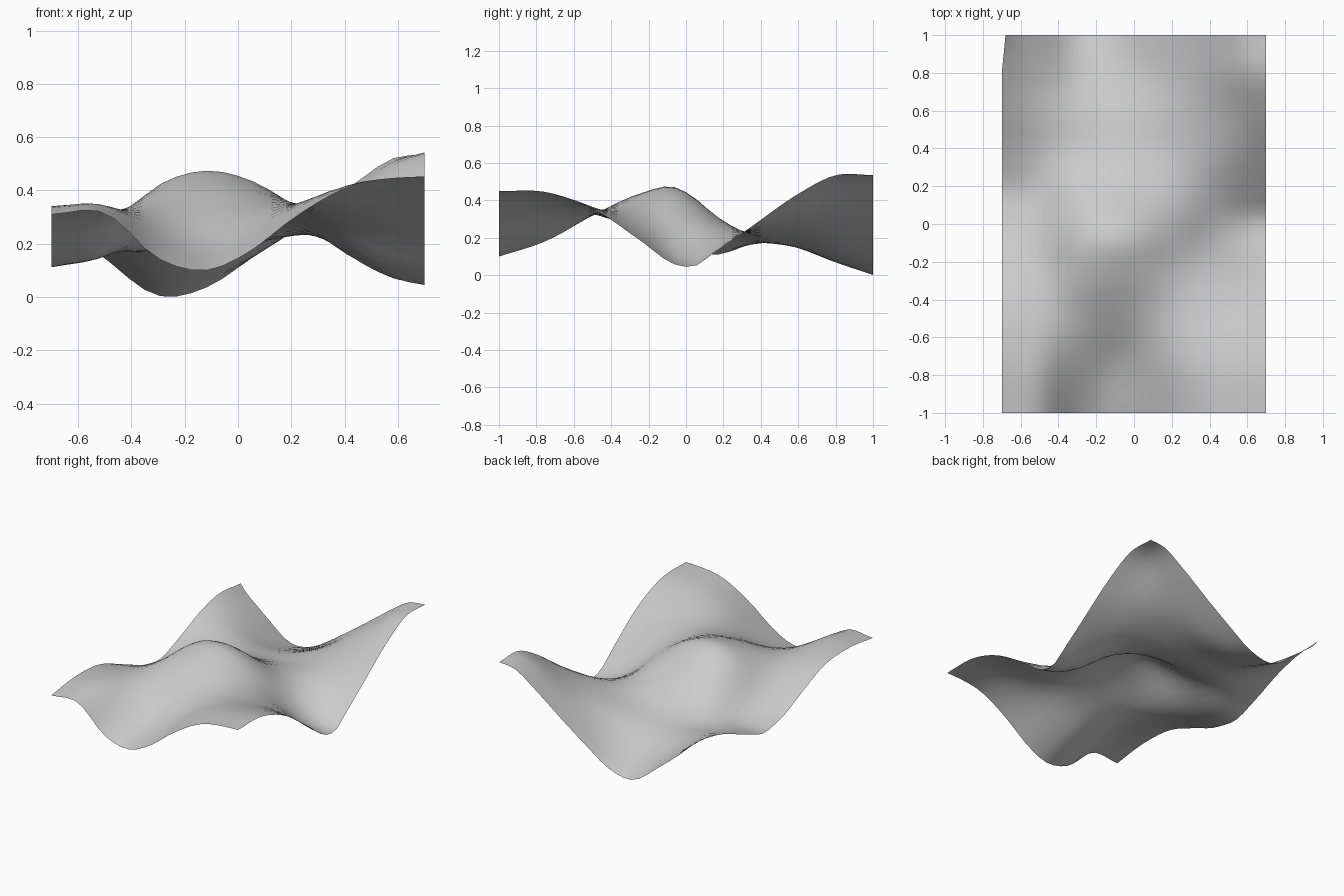
import bpy, bmesh

if "Cube" in bpy.data.objects:
    bpy.data.objects.remove(bpy.data.objects["Cube"])

# Control heights of the cloth: columns run along x, rows along y
XS = [-.7, -.5, -.3, -.12, .05, .2, .45, .58, .7]
ROWS = {
    -1.0: [.31, .315, .145, .10, .175, .29, .425, .445, .45],
    -.75: [.34, .345, .235, .182, .24, .335, .425, .44, .445],
    -.47: [.32, .325, .33, .335, .34, .35, .355, .35, .34],
    -.25: [.235, .285, .40, .435, .41, .355, .26, .215, .19],
    -.05: [.15, .22, .41, .468, .43, .34, .145, .08, .055],
    .05: [.125, .18, .36, .41, .38, .305, .135, .075, .05],
    .15: [.11, .155, .29, .325, .31, .265, .165, .13, .12],
    .35: [.17, .165, .19, .21, .22, .23, .245, .255, .26],
    .60: [.27, .20, .15, .15, .19, .24, .33, .39, .435],
    .80: [.315, .18, .075, .085, .15, .24, .40, .49, .535],
    1.0: [.31, .145, .005, .035, .145, .25, .435, .52, .535],
}


def spline(ts, vs, t):
    """Smooth curve through uneven points."""
    n = len(ts)

    def chord(i):
        return (vs[i + 1] - vs[i]) / (ts[i + 1] - ts[i])

    def slope(i):
        if i == 0:
            return chord(0)
        if i == n - 1:
            return chord(n - 2)
        a, b = ts[i] - ts[i - 1], ts[i + 1] - ts[i]
        return (b * chord(i - 1) + a * chord(i)) / (a + b)

    i = max(k for k in range(n - 1) if k == 0 or ts[k] <= t)
    h = ts[i + 1] - ts[i]
    u = (t - ts[i]) / h
    return ((2*u**3 - 3*u**2 + 1) * vs[i] + (u**3 - 2*u**2 + u) * h * slope(i)
            + (3*u**2 - 2*u**3) * vs[i + 1] + (u**3 - u**2) * h * slope(i + 1))


def height(x, y):
    return spline(list(ROWS), [spline(XS, r, x) for r in ROWS.values()], y)


# Wavy sheet
NX, NY = 24, 34
bm = bmesh.new()
grid = []
for j in range(NY + 1):
    y = -1 + 2 * j / NY
    line = []
    for i in range(NX + 1):
        x = -.7 + 1.4 * i / NX
        line.append(bm.verts.new((x, y, max(height(x, y), 0))))
    grid.append(line)
for j in range(NY):
    for i in range(NX):
        bm.faces.new((grid[j][i], grid[j][i + 1], grid[j + 1][i + 1], grid[j + 1][i]))

# Slightly pulled-in back left corner
for line in grid:
    v = line[0].co
    v.x += .02 * max(0, (v.y - .8) / .2)

for f in bm.faces:
    f.smooth = True
mesh = bpy.data.meshes.new("wavy_sheet")
bm.to_mesh(mesh)
bm.free()
sheet = bpy.data.objects.new("wavy_sheet", mesh)
bpy.context.collection.objects.link(sheet)

grey = bpy.data.materials.new("light_grey")
grey.diffuse_color = (.6, .6, .6, 1)
grey.use_nodes = True
grey.node_tree.nodes["Principled BSDF"].inputs["Base Color"].default_value = grey.diffuse_color
mesh.materials.append(grey)
